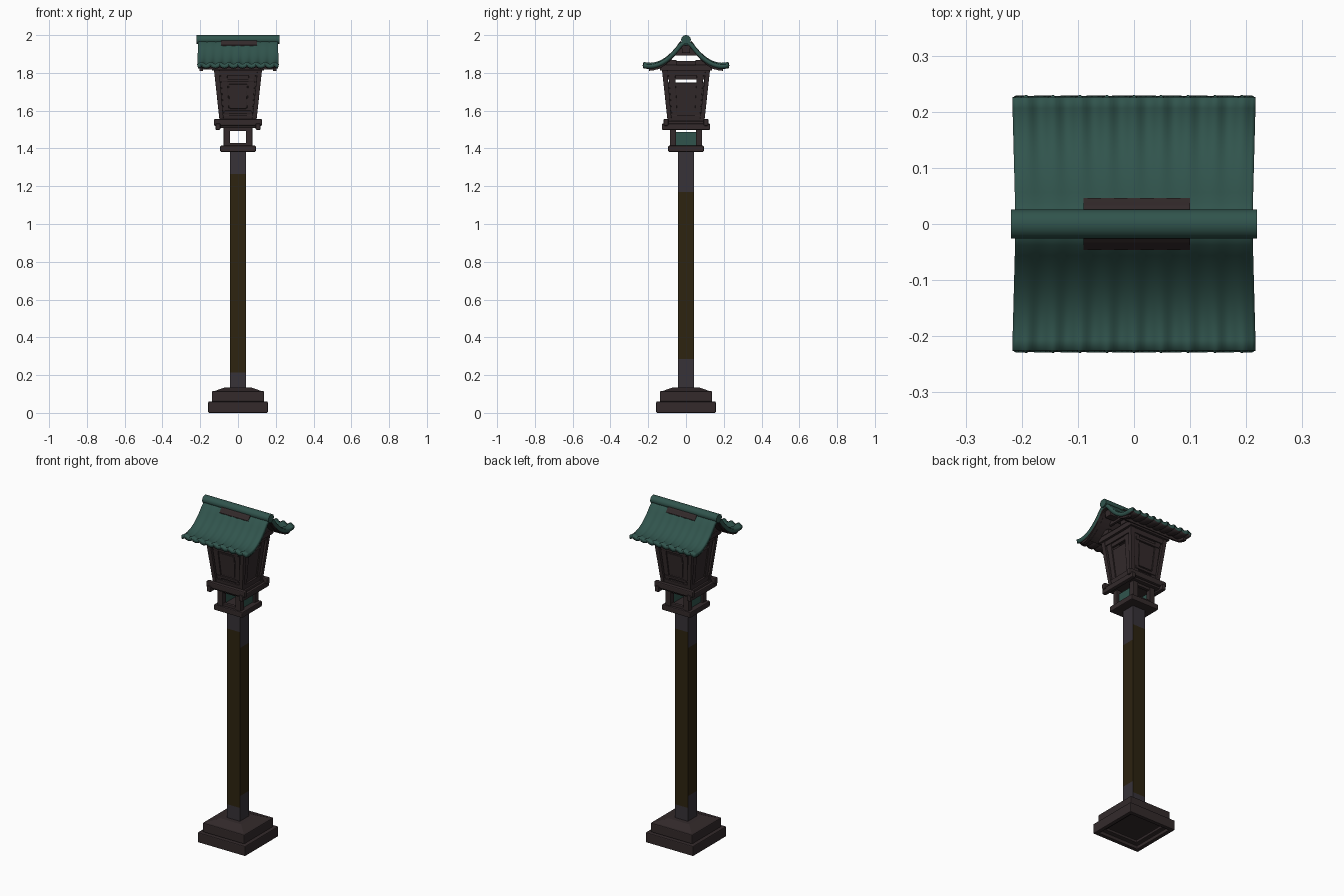
import bpy, bmesh, math
from mathutils import Matrix

cube = bpy.data.objects.get("Cube")
if cube:
    bpy.data.objects.remove(cube, do_unlink=True)


def material(name, rgb):
    m = bpy.data.materials.new(name)
    m.use_nodes = True
    m.diffuse_color = (*rgb, 1)
    bsdf = m.node_tree.nodes["Principled BSDF"]
    bsdf.inputs["Base Color"].default_value = (*rgb, 1)
    bsdf.inputs["Roughness"].default_value = 0.9
    return m


WOOD = material("dark wood", (0.033, 0.023, 0.024))
POST = material("olive brown paint", (0.026, 0.017, 0.005))
METAL = material("grey pole ends", (0.038, 0.032, 0.039))
GREEN = material("weathered green", (0.030, 0.088, 0.073))


def finish(name, bm, mats, bevel=0.0):
    mesh = bpy.data.meshes.new(name)
    bm.to_mesh(mesh)
    bm.free()
    for m in mats:
        mesh.materials.append(m)
    ob = bpy.data.objects.new(name, mesh)
    bpy.context.collection.objects.link(ob)
    if bevel:
        mod = ob.modifiers.new("soft edges", "BEVEL")
        mod.width = bevel
        mod.segments = 2
    return ob


def bar(name, z0, r0, z1, r1, mat=WOOD, turn=0, bevel=0.003):
    """Six-sided bar between rectangles (x0, x1, y0, y1) at two heights."""
    bm = bmesh.new()
    rings = []
    for z, (a, b, c, d) in ((z0, r0), (z1, r1)):
        rings.append([bm.verts.new((x, y, z)) for x, y in ((a, c), (b, c), (b, d), (a, d))])
    low, top = rings
    bm.faces.new(low[::-1])
    bm.faces.new(top)
    for i in range(4):
        j = (i + 1) % 4
        bm.faces.new((low[i], low[j], top[j], top[i]))
    bmesh.ops.recalc_face_normals(bm, faces=bm.faces[:])
    bm.transform(Matrix.Rotation(turn * math.pi / 2, 4, "Z"))
    return finish(name, bm, [mat], bevel)


def box(name, x0, x1, y0, y1, z0, z1, mat=WOOD, turn=0, bevel=0.003):
    return bar(name, z0, (x0, x1, y0, y1), z1, (x0, x1, y0, y1), mat, turn, bevel)


def slab(name, h, z0, z1, h1=None, bevel=0.005):
    k = h if h1 is None else h1
    return bar(name, z0, (-h, h, -h, h), z1, (-k, k, -k, k), bevel=bevel)


# Stepped plinth, hollowed from below
bm = bmesh.new()
bmesh.ops.create_cube(bm, size=1, matrix=Matrix.Translation((0, 0, 0.03)) @ Matrix.Diagonal((0.315, 0.315, 0.06, 1)))
bottom = min(bm.faces, key=lambda f: f.calc_center_median().z)
for depth in (0.02, 0.015):
    bmesh.ops.inset_region(bm, faces=[bottom], thickness=0.035)
    bmesh.ops.inset_region(bm, faces=[bottom], thickness=0.001)
    bmesh.ops.translate(bm, verts=bottom.verts, vec=(0, 0, depth))
finish("plinth_lower", bm, [WOOD], 0.005)
slab("plinth_upper", 0.138, 0.06, 0.115)
slab("plinth_cap", 0.134, 0.112, 0.135, 0.07, bevel=0.003)

# Square pole, painted between its two bare ends
bm = bmesh.new()
levels = (0.12, 0.215, 0.285, 1.17, 1.265, 1.39)
p = 0.042
rings = [[bm.verts.new((x, y, z)) for x, y in ((-p, -p), (p, -p), (p, p), (-p, p))] for z in levels]
for low, top in zip(rings, rings[1:]):
    for i in range(4):
        j = (i + 1) % 4
        f = bm.faces.new((low[i], low[j], top[j], top[i]))
        z = f.calc_center_median().z
        low_end, high_end = (0.215, 1.265) if i % 2 == 0 else (0.285, 1.17)
        f.material_index = 1 if low_end < z < high_end else 0
finish("pole", bm, [METAL, POST])

# Open stage with green side plates
slab("stage_floor", 0.094, 1.382, 1.415)
for sx in (-1, 1):
    for sy in (-1, 1):
        box("stage_post", *sorted((sx * 0.042, sx * 0.076)), *sorted((sy * 0.052, sy * 0.086)), 1.41, 1.515)
    box("stage_side_plate", sx * 0.058 - 0.004, sx * 0.058 + 0.004, -0.055, 0.055, 1.41, 1.488, GREEN, bevel=0)
    box("stage_sill", -0.05, 0.05, sx * 0.07 - 0.01, sx * 0.07 + 0.01, 1.41, 1.43)
    box("stage_lintel", -0.05, 0.05, sx * 0.07 - 0.01, sx * 0.07 + 0.01, 1.492, 1.515)

# Lantern floor with crossing beams
slab("lantern_floor", 0.104, 1.508, 1.545)
for s in (-1, 1):
    box("floor_beam_across", -0.128, 0.128, s * 0.106 - 0.013, s * 0.106 + 0.013, 1.52, 1.556, bevel=0.006)
    box("floor_beam_deep", s * 0.106 - 0.013, s * 0.106 + 0.013, -0.128, 0.128, 1.498, 1.532, bevel=0.006)


# Flared lantern body
def half(z):
    return 0.098 + (z - 1.55) * 0.11


def wall_part(name, turn, z0, z1, back, front, x0=None, x1=None):
    """Piece of a leaning wall; offsets are measured inward from the outer face."""
    rects = []
    for z in (z0, z1):
        h = half(z)
        a, b = (-(h - 0.02), h - 0.02) if x0 is None else (x0 * h, x1 * h)
        rects.append((a, b, -h + front, -h + back))
    bar(name, z0, rects[0], z1, rects[1], turn=turn, bevel=0.002)


for turn in range(4):
    wall_part("corner_post", turn, 1.54, 1.83, 0.024, 0, -1, -0.78)
    wall_part("bottom_rail", turn, 1.545, 1.575, 0.022, 0.003)
    wall_part("top_rail", turn, 1.785, 1.82, 0.022, 0.003)
    for s in (-1, 1):
        wall_part("stile", turn, 1.56, 1.80, 0.022, 0.008, *sorted((s * 0.46, s * 0.74)))
    # Side walls keep a narrow vent near the top
    if turn % 2:
        wall_part("side_wall", turn, 1.56, 1.748, 0.026, 0.015)
        wall_part("vent_header", turn, 1.764, 1.80, 0.026, 0.012)
    else:
        wall_part("door_wall", turn, 1.56, 1.80, 0.026, 0.015)
        wall_part("door_panel", turn, 1.61, 1.74, 0.018, 0.011, -0.42, 0.42)
        wall_part("door_top_bar", turn, 1.752, 1.768, 0.02, 0.004, -0.68, 0.68)
        wall_part("door_bottom_bar", turn, 1.585, 1.60, 0.02, 0.004, -0.68, 0.68)
    box("top_plate", -0.138, 0.138, -0.138, -0.112, 1.812, 1.842, turn=turn)
slab("ceiling", 0.118, 1.84, 1.864)

# Rippled, swept roof tiles
W, D, RIPPLES = 0.217, 0.225, 9


def roof_z(y):
    return 1.845 + 4.4 * (max(abs(y), 0.028) - 0.195) ** 2


bm = bmesh.new()
nx, ny = 72, 24
grid = []
for i in range(nx + 1):
    u = i / nx * 2 - 1
    column = []
    for j in range(ny + 1):
        y = D * (j / ny * 2 - 1)
        fade = abs(y) / D
        wave = 0.006 * fade * math.cos(u * RIPPLES * math.pi)
        x = u * (W - 0.006 * (1 - fade))
        column.append(bm.verts.new((x, y, roof_z(y) + wave + 0.004 * fade)))
    grid.append(column)
for i in range(nx):
    for j in range(ny):
        f = bm.faces.new((grid[i][j], grid[i + 1][j], grid[i + 1][j + 1], grid[i][j + 1]))
        f.smooth = True
roof = finish("roof_tiles", bm, [GREEN, WOOD])
solid = roof.modifiers.new("tile thickness", "SOLIDIFY")
solid.thickness = 0.022
solid.offset = -1
solid.material_offset = 1


# Strips that follow the roof curve
def roof_strip(name, x0, x1, ya, yb, lift, drop, mat=WOOD, steps=8):
    bm = bmesh.new()
    rings = []
    for k in range(steps + 1):
        y = ya + (yb - ya) * k / steps
        z = roof_z(y) + lift
        rings.append([bm.verts.new(c) for c in ((x0, y, z), (x1, y, z), (x1, y, z - drop), (x0, y, z - drop))])
    for a, b in zip(rings, rings[1:]):
        for i in range(4):
            j = (i + 1) % 4
            bm.faces.new((a[i], a[j], b[j], b[i]))
    bm.faces.new(rings[0])
    bm.faces.new(rings[-1])
    bmesh.ops.recalc_face_normals(bm, faces=bm.faces[:])
    return finish(name, bm, [mat])


for s in (-1, 1):
    roof_strip("roof_boarding", -0.185, 0.185, s * 0.02, s * 0.15, -0.018, 0.018)
    roof_strip("ridge_worn_patch", -0.09, 0.10, s * 0.026, s * 0.046, 0.004, 0.008, steps=3)
    for e in (-1, 1):
        roof_strip("barge_board", e * 0.195 - 0.01, e * 0.195 + 0.01, s * 0.02, s * 0.195, -0.018, 0.016)
    # Gable fill above the vent
    bar("gable_fill", 1.892, (s * 0.12 - 0.008, s * 0.12 + 0.008, -0.07, 0.07),
        1.945, (s * 0.12 - 0.008, s * 0.12 + 0.008, -0.03, 0.03))
    # Struts between ceiling and rafters
    box("ceiling_rail", -0.14, 0.14, s * 0.085 - 0.035, s * 0.085 + 0.035, 1.842, 1.868)
box("ridge_beam", -0.185, 0.185, -0.022, 0.022, 1.905, 1.955)

# Rounded ridge cap
bpy.ops.mesh.primitive_cylinder_add(vertices=16, radius=0.026, depth=0.438, location=(0, 0, 1.976), rotation=(0, math.pi / 2, 0))
ridge = bpy.context.object
ridge.name = "ridge_cap"
ridge.scale = (0.024 / 0.026, 1, 1)
ridge.data.materials.append(GREEN)
bpy.ops.object.shade_smooth_by_angle()
